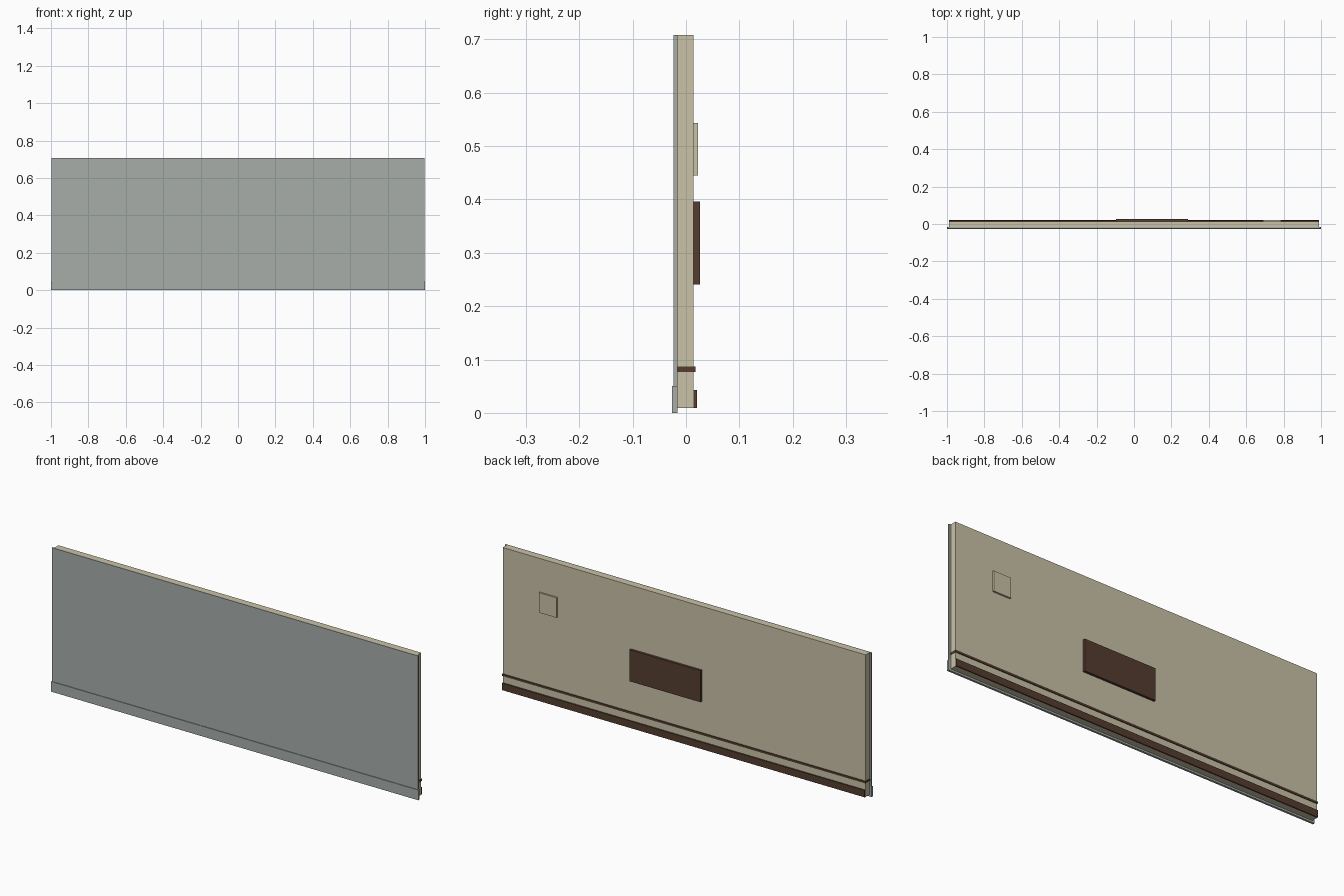
import bpy, bmesh

if "Cube" in bpy.data.objects:
    bpy.data.objects.remove(bpy.data.objects["Cube"])


def material(name, color):
    m = bpy.data.materials.new(name)
    m.diffuse_color = (*color, 1)
    m.use_nodes = True
    m.node_tree.nodes["Principled BSDF"].inputs["Base Color"].default_value = m.diffuse_color
    return m


TAN = material("warm beige", (0.59, 0.54, 0.385))
GREY = material("cool grey", (0.39, 0.42, 0.40))
BROWN = material("dark brown", (0.09, 0.046, 0.03))


def box(name, x, y, z, mat):
    """Box from (min, max) pairs on each axis."""
    mesh = bpy.data.meshes.new(name)
    bm = bmesh.new()
    bmesh.ops.create_cube(bm, size=1)
    for v in bm.verts:
        v.co = [(lo + hi) / 2 + c * (hi - lo) for c, (lo, hi) in zip(v.co, (x, y, z))]
    bm.to_mesh(mesh)
    bm.free()
    mesh.materials.append(mat)
    ob = bpy.data.objects.new(name, mesh)
    bpy.context.collection.objects.link(ob)
    return ob


# Main wall and its outer cladding
box("wall_core", (-0.988, 0.988), (-0.016, 0.014), (0.009, 0.708), TAN)
box("outer_cladding", (-0.997, 0.997), (-0.023, -0.016), (0.006, 0.708), GREY)
box("outer_base_strip", (-1.0, 1.0), (-0.026, -0.0155), (0.0, 0.05), GREY)

# Inner trim: thin rail around the wall and the skirting board
box("trim_rail", (-0.990, 0.990), (-0.0158, 0.018), (0.077, 0.087), BROWN)
box("skirting_board", (-0.988, 0.988), (0.014, 0.021), (0.009, 0.043), BROWN)

# Plates mounted on the inner face
box("wall_board", (-0.097, 0.29), (0.014, 0.026), (0.241, 0.396), BROWN)
box("small_wall_panel", (0.69, 0.785), (0.014, 0.0225), (0.445, 0.543), TAN)
